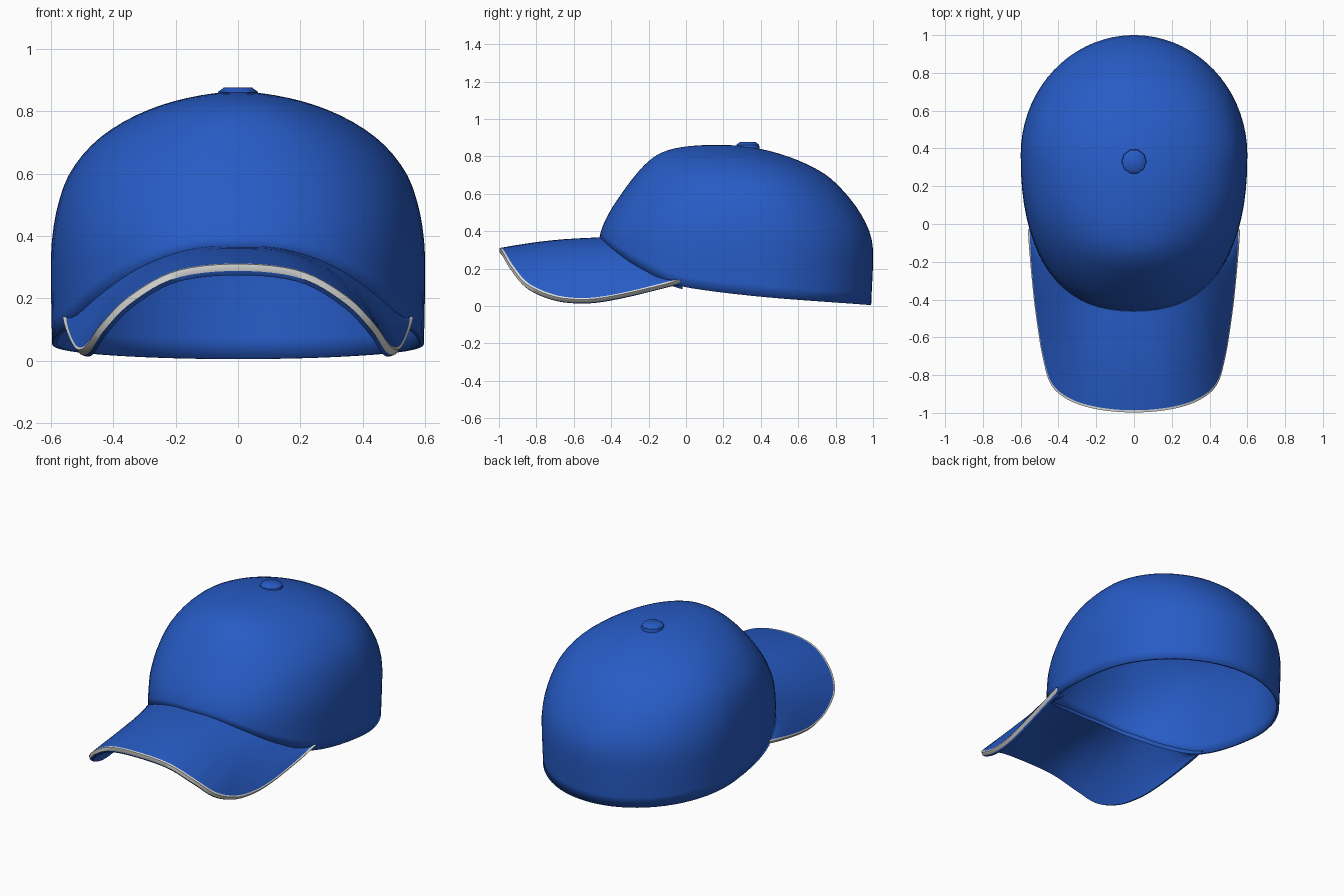
import bpy, bmesh, math
from mathutils import Vector

if "Cube" in bpy.data.objects:
    bpy.data.objects.remove(bpy.data.objects["Cube"])


def material(name, rgb):
    m = bpy.data.materials.new(name)
    m.diffuse_color = (*rgb, 1)
    m.use_nodes = True
    m.node_tree.nodes["Principled BSDF"].inputs["Base Color"].default_value = m.diffuse_color
    return m


BLUE = material("blue fabric", (0.02, 0.105, 0.56))
WHITE = material("white trim", (0.74, 0.74, 0.72))


def smooth_lookup(table, t):
    """Smooth interpolation of rows (t, a, b, ...) sorted by t."""
    n = len(table)
    t = min(max(t, table[0][0]), table[-1][0])
    i = max(k for k in range(n - 1) if table[k][0] <= t)

    def slope(k, c):
        a, b = table[max(k - 1, 0)], table[min(k + 1, n - 1)]
        return (b[c] - a[c]) / (b[0] - a[0])

    p, q = table[i], table[i + 1]
    h = q[0] - p[0]
    s = (t - p[0]) / h
    return [(2*s**3 - 3*s*s + 1) * p[c] + (s**3 - 2*s*s + s) * h * slope(i, c)
            + (3*s*s - 2*s**3) * q[c] + (s**3 - s*s) * h * slope(i + 1, c)
            for c in range(1, len(p))]


def finish(bm, name, mats):
    bmesh.ops.remove_doubles(bm, verts=bm.verts, dist=1e-4)
    bmesh.ops.recalc_face_normals(bm, faces=bm.faces)
    me = bpy.data.meshes.new(name)
    bm.to_mesh(me)
    bm.free()
    ob = bpy.data.objects.new(name, me)
    bpy.context.collection.objects.link(ob)
    for m in mats:
        me.materials.append(m)
    bpy.ops.object.select_all(action='DESELECT')
    ob.select_set(True)
    bpy.context.view_layer.objects.active = ob
    bpy.ops.object.shade_smooth_by_angle(angle=math.radians(42))
    return ob


# Crown outline by height: z, front y, back y, half width
TOP = 0.862
OUTLINE = [(0.862, 0.17, 0.17, 0.0), (0.85, -0.02, 0.34, 0.125),
           (0.82, -0.13, 0.48, 0.245), (0.77, -0.205, 0.62, 0.36),
           (0.70, -0.27, 0.75, 0.46), (0.60, -0.345, 0.855, 0.54),
           (0.50, -0.41, 0.93, 0.577), (0.40, -0.455, 0.98, 0.595),
           (0.30, -0.47, 1.0, 0.60), (0.0, -0.475, 0.99, 0.595)]


def depth(z):
    return math.sqrt(max(0, 1 - z / TOP))


CROWN = [(depth(z), f, b, w) for z, f, b, w in OUTLINE]
# Rim height by y
RIM = [(-0.47, 0.355), (-0.4, 0.30), (-0.27, 0.215), (-0.1, 0.13),
       (0.0, 0.10), (0.4, 0.05), (1.0, 0.005)]


def crown_point(theta, q):
    front, back, width = smooth_lookup(CROWN, q)
    mid = front + (back - front) * 0.57
    c, s = math.cos(theta), math.sin(theta)
    e = 2 / (2 + 0.4 * q) if s < 0 else 1
    x = width * math.copysign(abs(c) ** e, c)
    y = mid + (back - mid) * s if s >= 0 else mid - (mid - front) * abs(s) ** e
    return Vector((x, y, TOP * (1 - q * q)))


def rim_depth(theta):
    y = crown_point(theta, 0.92).y
    return depth(smooth_lookup(RIM, y)[0])


# Crown dome
N, ROWS = 72, 26
bm = bmesh.new()
grid = []
for j in range(N):
    th = 2 * math.pi * j / N
    qr = rim_depth(th)
    grid.append([bm.verts.new(crown_point(th, qr * (1 - i / ROWS))) for i in range(ROWS)])
apex = bm.verts.new((0, 0.17, TOP))
for j in range(N):
    a, b = grid[j], grid[(j + 1) % N]
    for i in range(ROWS - 1):
        bm.faces.new((a[i], b[i], b[i + 1], a[i + 1]))
    bm.faces.new((a[-1], b[-1], apex))
crown = finish(bm, "crown", [BLUE])
shell = crown.modifiers.new("fabric thickness", 'SOLIDIFY')
shell.thickness = 0.015
shell.offset = -1

# Brim outer edge: u, x, y, z (first row mirrors the third)
EDGE = [(-0.15, -0.2, -0.98, 0.287), (0, 0, -0.998, 0.31), (0.15, 0.2, -0.98, 0.287),
        (0.3, 0.35, -0.93, 0.205), (0.42, 0.44, -0.85, 0.115),
        (0.55, 0.485, -0.7, 0.05), (0.65, 0.51, -0.55, 0.035),
        (0.75, 0.53, -0.4, 0.052), (0.9, 0.553, -0.16, 0.105), (1, 0.562, -0.03, 0.14)]


def brim_section(u):
    side, u = (-1 if u < 0 else 1), abs(u)
    theta = -math.pi / 2 + u * (math.pi / 2 - 0.42)
    inner = crown_point(theta, rim_depth(theta))
    inner = Vector((inner.x * 0.975, inner.y + 0.012, inner.z + 0.012))
    outer = Vector(smooth_lookup(EDGE, u))
    w = min(max((u - 0.15) / 0.45, 0), 1)
    down = Vector((-0.8 * w, 0, -1)).normalized()

    def along(v):
        return inner.lerp(outer, v) + Vector((0, 0, 0.012 * math.sin(math.pi * v)))

    strip = 1 - min(0.012 / (outer - inner).length, 0.4)
    pts = [along(v * strip / 8) for v in range(9)] + [outer]
    pts.append(outer + down * 0.022)
    pts.append(along(strip) + down * 0.038)
    pts += [along(strip * v / 6) + down * 0.036 for v in range(5, -1, -1)]
    return [Vector((p.x * side, p.y, p.z)) for p in pts]


# Curved brim with white piping along its edge
bm = bmesh.new()
M = 36
rings = [[bm.verts.new(p) for p in brim_section(k / M)] for k in range(-M, M + 1)]
count = len(rings[0])
for a, b in zip(rings, rings[1:]):
    for i in range(count):
        k = (i + 1) % count
        face = bm.faces.new((a[i], a[k], b[k], b[i]))
        face.material_index = 1 if i in (8, 9) else 0
for end in (rings[0], rings[-1]):
    bm.faces.new(end)
finish(bm, "brim", [BLUE, WHITE])

# Top button
bm = bmesh.new()
loops = []
for r, z in ((0.068, 0.835), (0.064, 0.862), (0.045, 0.876)):
    loops.append([bm.verts.new((r * math.cos(k * math.pi / 5), 0.33 + r * math.sin(k * math.pi / 5), z))
                  for k in range(10)])
for a, b in zip(loops, loops[1:]):
    for k in range(10):
        bm.faces.new((a[k], a[(k + 1) % 10], b[(k + 1) % 10], b[k]))
bm.faces.new(loops[-1])
bm.faces.new(loops[0])
finish(bm, "top_button", [BLUE])
